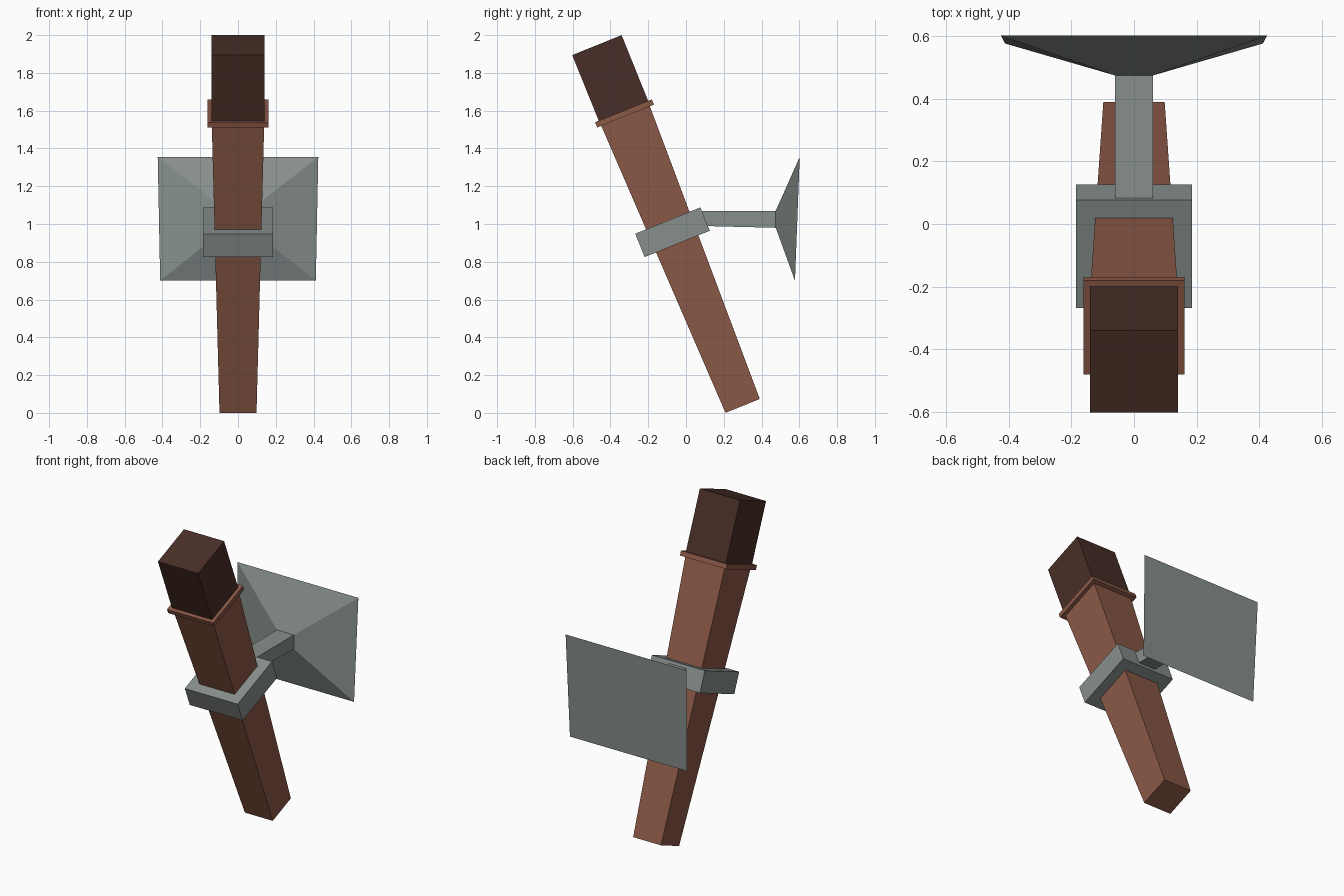
import bpy, bmesh, math
from mathutils import Matrix, Vector

if "Cube" in bpy.data.objects:
    bpy.data.objects.remove(bpy.data.objects["Cube"])


def material(name, rgb):
    m = bpy.data.materials.new(name)
    m.diffuse_color = (*rgb, 1)
    m.use_nodes = True
    m.node_tree.nodes["Principled BSDF"].inputs["Base Color"].default_value = m.diffuse_color
    return m


WOOD = material("wood", (0.26, 0.10, 0.062))
CHAR = material("charred_wood", (0.066, 0.027, 0.02))
IRON = material("iron", (0.24, 0.275, 0.265))


def loft(name, ring_a, ring_b, mat, matrix=Matrix()):
    """Closed solid between two four-cornered rings."""
    bm = bmesh.new()
    a, b = ([bm.verts.new(matrix @ Vector(p)) for p in r] for r in (ring_a, ring_b))
    bm.faces.new(a)
    bm.faces.new(b)
    for i in range(4):
        j = (i + 1) % 4
        bm.faces.new((a[i], a[j], b[j], b[i]))
    bmesh.ops.recalc_face_normals(bm, faces=bm.faces)
    me = bpy.data.meshes.new(name)
    bm.to_mesh(me)
    bm.free()
    me.materials.append(mat)
    ob = bpy.data.objects.new(name, me)
    bpy.context.collection.objects.link(ob)
    return ob


def square(r, z):
    return [(-r, -r, z), (r, -r, z), (r, r, z), (-r, r, z)]


def wall_rect(low, high):
    """Upright rectangle; low and high are (half width, y, z)."""
    (w0, y0, z0), (w1, y1, z1) = low, high
    return [(-w0, y0, z0), (w0, y0, z0), (w1, y1, z1), (-w1, y1, z1)]


# Torch parts share one leaning axis: (name, z0, half size, z1, half size, material)
lean = Matrix.Translation((0, 0.30, 0.037)) @ Matrix.Rotation(math.radians(22), 4, 'X')
for name, z0, r0, z1, r1, mat in (
    ("torch_handle", 0, 0.098, 1.67, 0.139, WOOD),
    ("torch_collar", 1.655, 0.162, 1.685, 0.162, WOOD),
    ("torch_head", 1.68, 0.141, 2.06, 0.141, CHAR),
    ("holder_ring", 0.925, 0.186, 1.058, 0.186, IRON),
):
    loft(name, square(r0, z0), square(r1, z1), mat, lean)

# Wall bracket: arm from the ring, flaring into the wall plate
arm_end = wall_rect((0.06, 0.475, 0.98), (0.06, 0.475, 1.07))
loft("bracket_arm", wall_rect((0.06, 0.07, 0.99), (0.06, 0.05, 1.07)), arm_end, IRON)
loft("wall_plate", arm_end, wall_rect((0.412, 0.577, 0.70), (0.425, 0.602, 1.355)), IRON)
